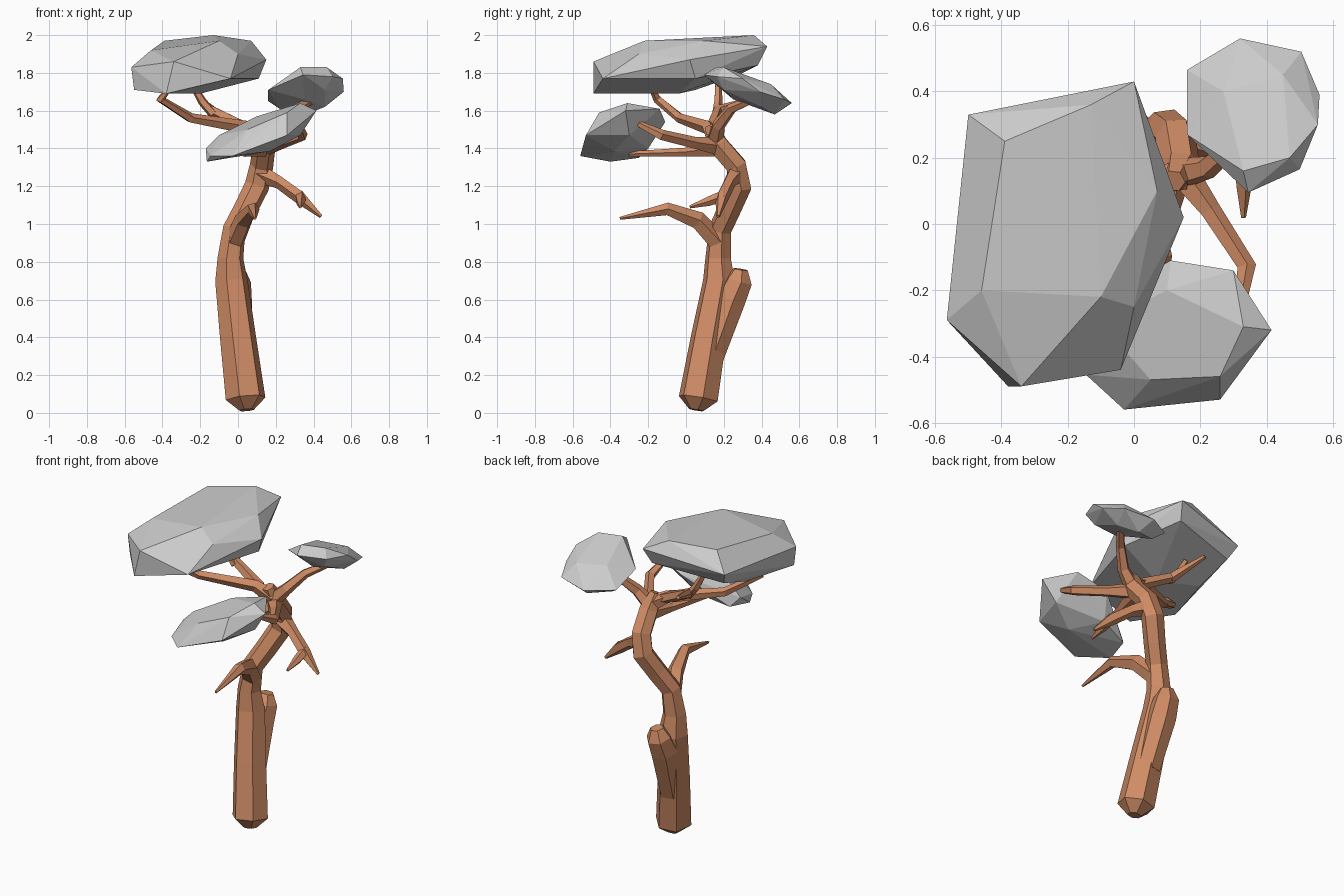
import bpy, bmesh, math
from mathutils import Vector

bark = bpy.data.materials.new("bark")
bark.diffuse_color = (0.62, 0.26, 0.13, 1)


def finish(name, bm, mat=None):
    bmesh.ops.recalc_face_normals(bm, faces=bm.faces)
    me = bpy.data.meshes.new(name)
    bm.to_mesh(me)
    bm.free()
    ob = bpy.data.objects.new(name, me)
    bpy.context.collection.objects.link(ob)
    if mat:
        me.materials.append(mat)
    return ob


def limb(name, path, sides=5):
    """Faceted tapering tube through (x, y, z, radius) points."""
    bm = bmesh.new()
    pts = [Vector(p[:3]) for p in path]
    rings, u = [], Vector((1, 0.25, 0.1))
    for i, p in enumerate(pts):
        a = (p - pts[i - 1]).normalized() if i else Vector()
        b = (pts[i + 1] - p).normalized() if i < len(pts) - 1 else Vector()
        t = (a + b).normalized()
        if abs(u.normalized().dot(t)) > 0.95:
            u = Vector((0, 0.3, 1))
        u = (u - t * u.dot(t)).normalized()
        v = t.cross(u)
        rings.append([bm.verts.new(p + path[i][3] * (u * math.cos(k * math.tau / sides)
                      + v * math.sin(k * math.tau / sides))) for k in range(sides)])
    for r, s in zip(rings, rings[1:]):
        for k in range(sides):
            n = (k + 1) % sides
            bm.faces.new((r[k], r[n], s[n], s[k]))
    bm.faces.new(rings[0])
    bm.faces.new(rings[-1])
    return finish(name, bm, bark)


def foliage(name, pts):
    """Faceted leaf clump: hull around a few outline points."""
    bm = bmesh.new()
    for p in pts:
        bm.verts.new(p)
    res = bmesh.ops.convex_hull(bm, input=bm.verts)
    inner = [g for g in res["geom_interior"] if isinstance(g, bmesh.types.BMVert)]
    bmesh.ops.delete(bm, geom=inner, context='VERTS')
    bmesh.ops.dissolve_limit(bm, angle_limit=math.radians(4), verts=bm.verts, edges=bm.edges)
    return finish(name, bm)


# Trunk with its knot
limb("trunk", [(.045, .055, .015, .04), (.04, .065, .075, .108), (0, .12, .4, .098),
               (-.035, .175, .7, .088), (-.04, .17, .82, .07), (-.02, .18, .97, .062),
               (.04, .23, 1.08, .063), (.1, .285, 1.2, .066), (.125, .265, 1.31, .062),
               (.14, .17, 1.42, .06), (.12, .13, 1.52, .035)], 6)
limb("trunk_knot", [(.01, .13, .3, .075), (-.01, .235, .6, .085),
                    (-.005, .28, .7, .075), (0, .29, .76, .04)], 6)

# Lower bare branches
limb("front_branch", [(-.02, .17, .9, .055), (.03, .06, 1.02, .05),
                      (.08, -.1, 1.08, .035), (.09, -.35, 1.03, .008)])
limb("side_branch", [(.11, .27, 1.27, .055), (.22, .23, 1.22, .035),
                     (.33, .19, 1.14, .036), (.44, .17, 1.04, .01)])
limb("side_branch_fork", [(.33, .2, 1.15, .03), (.33, .12, 1.12, .026), (.33, .02, 1.09, .008)])

# Upper branches carrying the foliage
limb("front_upper_branch", [(.14, .16, 1.41, .05), (.23, .04, 1.43, .033),
                            (.34, -.13, 1.47, .03), (.32, -.25, 1.53, .018)])
limb("front_lower_branch", [(.13, .16, 1.4, .045), (.1, .0, 1.38, .025), (.03, -.3, 1.37, .015)])
limb("left_branch", [(.14, .15, 1.45, .05), (.04, .12, 1.51, .038), (-.25, -.03, 1.56, .027),
                     (-.41, -.15, 1.66, .024), (-.37, -.18, 1.71, .014)])
limb("left_back_branch", [(.06, .13, 1.5, .035), (-.14, .17, 1.6, .03), (-.21, .38, 1.67, .012)])
limb("left_back_stub", [(-.13, .16, 1.58, .026), (-.19, .17, 1.65, .024), (-.24, .17, 1.74, .018)])
limb("right_branch", [(.13, .15, 1.43, .05), (.22, .17, 1.52, .036),
                      (.3, .24, 1.61, .028), (.42, .38, 1.67, .018)])

# Foliage clumps: crown points, rim points, underside points
foliage("top_foliage", [
    (-.46, -.2, 1.92), (-.1, -.22, 1.97), (-.39, .25, 1.97), (-.13, .36, 2), (.07, .1, 1.97),
    (-.5, .33, 1.87), (0, .43, 1.94), (.15, .02, 1.87), (0, -.25, 1.9), (-.34, -.49, 1.86),
    (-.565, -.29, 1.83),
    (-.38, -.49, 1.69), (-.55, -.29, 1.71), (-.04, -.44, 1.77), (-.2, -.04, 1.69),
    (.11, .05, 1.77), (-.03, .38, 1.84), (-.46, .28, 1.79), (-.45, .05, 1.71)])
foliage("front_foliage", [
    (.33, -.31, 1.64), (.26, -.46, 1.59), (.05, -.47, 1.5), (.1, -.2, 1.57), (-.1, -.3, 1.47),
    (.3, -.14, 1.61), (.11, -.11, 1.54), (.415, -.32, 1.6), (.26, -.53, 1.47),
    (-.03, -.56, 1.36), (-.145, -.455, 1.36), (-.17, -.3, 1.4),
    (-.165, -.4, 1.33), (.17, -.38, 1.385), (.33, -.3, 1.47), (.05, -.2, 1.4), (-.13, -.25, 1.35)])
foliage("right_foliage", [
    (.47, .2, 1.83), (.33, .16, 1.83), (.27, .4, 1.75), (.45, .45, 1.74), (.555, .3, 1.77),
    (.32, .56, 1.64), (.505, .52, 1.66), (.56, .39, 1.7), (.5, .165, 1.78), (.345, .095, 1.79),
    (.16, .27, 1.71), (.16, .465, 1.65),
    (.36, .47, 1.58), (.46, .4, 1.62), (.35, .25, 1.66), (.22, .42, 1.61), (.46, .2, 1.71)])
